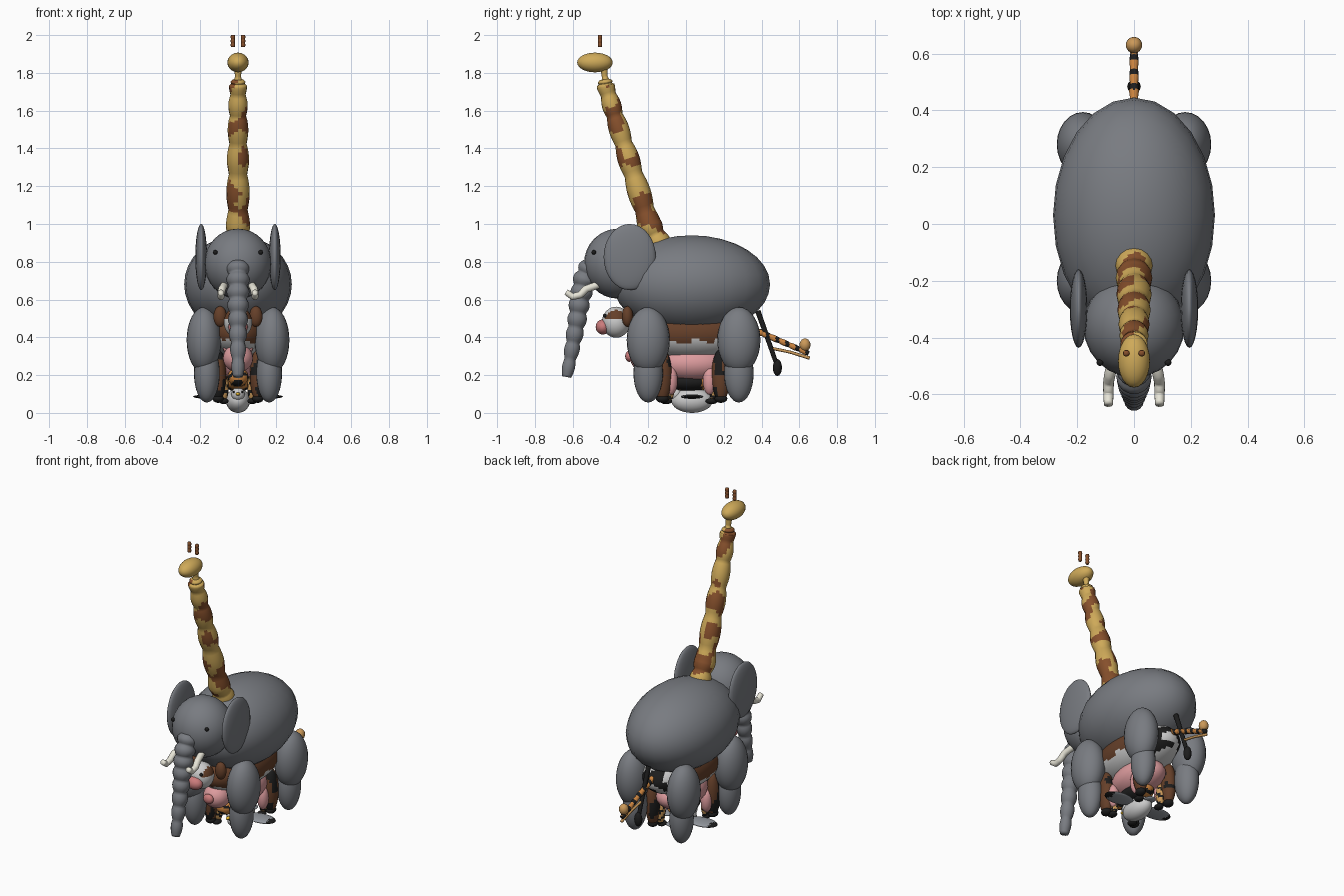
import bpy, bmesh, math
from mathutils import Vector, noise

if "Cube" in bpy.data.objects:
    bpy.data.objects.remove(bpy.data.objects["Cube"])


def mat(name, r, g, b):
    m = bpy.data.materials.new(name)
    m.diffuse_color = (r, g, b, 1)
    m.use_nodes = True
    m.node_tree.nodes["Principled BSDF"].inputs["Base Color"].default_value = m.diffuse_color
    return m


GREY = mat("grey_hide", .19, .20, .22)
WHITE = mat("white", .75, .75, .72)
IVORY = mat("ivory", .8, .78, .68)
BROWN = mat("brown", .13, .05, .022)
BLACK = mat("black", .012, .012, .012)
PINK = mat("pink", .72, .33, .34)
ROSE = mat("rose", .6, .2, .2)
YELLOW = mat("yellow", .62, .4, .1)
RUST = mat("rust", .24, .08, .025)
ORANGE = mat("orange", .6, .23, .05)
TAN = mat("tan", .6, .32, .1)
BEAK = mat("beak_yellow", .85, .5, .03)
WING = mat("wing_grey", .3, .32, .35)


def finish(bm, name, mats, pick):
    if pick:
        for f in bm.faces:
            f.material_index = pick(f.calc_center_median())
    for f in bm.faces:
        f.smooth = True
    bmesh.ops.recalc_face_normals(bm, faces=bm.faces)
    me = bpy.data.meshes.new(name)
    bm.to_mesh(me)
    bm.free()
    for m in mats:
        me.materials.append(m)
    ob = bpy.data.objects.new(name, me)
    bpy.context.collection.objects.link(ob)
    return ob


def ball(name, c, r, *mats, pick=None, seg=24):
    bm = bmesh.new()
    bmesh.ops.create_uvsphere(bm, u_segments=seg, v_segments=seg * 2 // 3, radius=1)
    for v in bm.verts:
        v.co = Vector(c) + Vector(a * b for a, b in zip(v.co, r))
    return finish(bm, name, mats, pick)


def pair(name, c, r, *mats, **kw):
    for side, s in (("left", -1), ("right", 1)):
        ball(f"{name}_{side}", (s * c[0], c[1], c[2]), r, *mats, **kw)


def tube(name, pts, radii, *mats, bumps=0, amp=0, pick=None, steps=32, seg=14):
    # swept round profile with optional ring-like swellings
    pts = [Vector(p) for p in pts]

    def at(t):
        u = t * (len(pts) - 1)
        i = min(int(u), len(pts) - 2)
        k = u - i
        return pts[i].lerp(pts[i + 1], k), radii[i] * (1 - k) + radii[i + 1] * k

    bm = bmesh.new()
    rings = []
    for j in range(steps + 1):
        t = j / steps
        p, r = at(t)
        d = (at(min(t + .02, 1))[0] - at(max(t - .02, 0))[0]).normalized()
        r *= 1 - amp + amp * 2 * abs(math.sin(math.pi * bumps * t)) if bumps else 1
        side = Vector((1, 0, 0))
        side = (side - d * side.dot(d)).normalized()
        up = d.cross(side)
        rings.append([bm.verts.new(p + r * (side * math.cos(a) + up * math.sin(a)))
                      for a in (2 * math.pi * k / seg for k in range(seg))])
    for a, b in zip(rings, rings[1:]):
        for k in range(seg):
            bm.faces.new((a[k], a[k - 1], b[k - 1], b[k]))
    bm.faces.new(rings[0])
    bm.faces.new(rings[-1])
    return finish(bm, name, mats, pick)


def blotch(scale, limit=.08, shift=0):
    return lambda c: int(noise.noise(c * scale + Vector((shift, 3.1, 7.7))) > limit)


def cow_coat(c):
    if c.z > .38 + .03 * noise.noise(c * 25) and c.y < .2:
        return 1
    return 2 if noise.noise(c * 8) > .1 and c.y > .16 else 0


def stripe(c):
    return int(math.sin(c.z * 130 + c.y * 110 + 2 * noise.noise(c * 15)) > .35)


# elephant
ball("elephant_body", (0, .03, .68), (.285, .415, .26), GREY)
ball("elephant_head", (0, -.36, .79), (.178, .18, .185), GREY)
pair("elephant_ear", (.195, -.298, .825), (.031, .138, .175), GREY)
pair("elephant_eye", (.12, -.488, .85), (.012, .012, .012), BLACK, seg=12)
for place, y in (("front", -.2), ("back", .28)):
    pair(f"elephant_{place}_upper_leg", (.18, y, .385), (.092, .114, .175), GREY)
    pair(f"elephant_{place}_lower_leg", (.165, y, .21), (.068, .078, .155), GREY)
tube("elephant_trunk",
     [(0, -.5, .79), (0, -.54, .7), (0, -.563, .59), (0, -.58, .47), (0, -.603, .34), (0, -.632, .19)],
     [.055, .056, .052, .046, .038, .028], GREY, bumps=8, amp=.12, steps=64)
for s in (-1, 1):
    tube("elephant_tusk", [(s * .07, -.46, .68), (s * .085, -.53, .655), (s * .09, -.56, .625),
                           (s * .09, -.6, .615), (s * .09, -.635, .64)],
         [.02, .02, .019, .018, .016], IVORY, steps=16)
tube("elephant_tail", [(0, .38, .54), (0, .43, .4), (0, .475, .27)], [.015, .013, .012], BLACK)
ball("elephant_tail_tuft", (0, .484, .24), (.024, .024, .045), BLACK, seg=12)

# giraffe
tube("giraffe_neck", [(0, -.12, .85), (0, -.195, 1.0), (0, -.29, 1.3), (0, -.37, 1.55), (0, -.425, 1.73), (0, -.43, 1.765)],
     [.06, .058, .054, .048, .044, .03], YELLOW, RUST, bumps=8, amp=.11,
     pick=blotch(11, .1), steps=80, seg=16)
tube("giraffe_neck_tip", [(0, -.42, 1.73), (0, -.43, 1.78), (0, -.435, 1.83)], [.03, .016, .02], YELLOW)
ball("giraffe_head", (0, -.482, 1.855), (.056, .094, .052), YELLOW)
for s in (-1, 1):
    tube("giraffe_horn", [(s * .027, -.455, 1.937), (s * .027, -.455, 2)], [.011, .011],
         RUST, bumps=3, amp=.1, steps=18, seg=10)

# cow
ball("cow_body", (0, .03, .42), (.175, .33, .14), WHITE, BROWN, BLACK, pick=cow_coat, seg=48)
ball("cow_head", (0, -.37, .48), (.075, .075, .082), WHITE, BROWN,
     pick=lambda c: int(abs(c.x) > .045 and c.z > .5), seg=32)
ball("cow_muzzle", (0, -.44, .455), (.052, .038, .04), ROSE)
pair("cow_ear", (.095, -.31, .51), (.035, .03, .055), BROWN)
pair("cow_eye", (.04, -.43, .515), (.01, .01, .01), BLACK, seg=12)
for place, y in (("front", -.125), ("back", .185)):
    pair(f"cow_{place}_leg", (.105, y, .2), (.042, .05, .14), BROWN, BLACK,
         pick=blotch(12, .15), seg=30)
    pair(f"cow_{place}_hoof", (.105, y, .075), (.03, .034, .022), BLACK, seg=16)
tube("cow_tail", [(0, .3, .44), (0, .4, .43)], [.015, .013], BLACK)

# pig
ball("pig_body", (0, .04, .26), (.125, .2, .1), PINK)
ball("pig_head", (0, -.21, .29), (.08, .085, .075), PINK)
ball("pig_snout", (0, -.3, .3), (.034, .022, .03), ROSE, seg=16)
pair("pig_ear", (.055, -.2, .35), (.025, .015, .035), PINK, seg=16)
for place, y in (("front", -.08), ("back", .125)):
    pair(f"pig_{place}_leg", (.09, y, .17), (.034, .036, .075), PINK, seg=16)

# striped cat
ball("cat_body", (0, .02, .165), (.08, .13, .052), ORANGE, BLACK,
     pick=lambda c: int(abs(c.y - .02) < .05 or math.sin(c.y * 110) > .3), seg=36)
ball("cat_head", (0, -.13, .19), (.055, .055, .05), ORANGE, BLACK, pick=stripe, seg=30)
for place, y in (("front", -.09), ("back", .15)):
    pair(f"cat_{place}_leg", (.075, y, .135), (.026, .03, .075), TAN, BLACK, pick=stripe, seg=24)
    pair(f"cat_{place}_paw", (.075, y - .015, .062), (.026, .032, .016), BLACK, seg=14)
tube("cat_tail", [(0, .3, .46), (0, .42, .415), (0, .65, .315)], [.017, .016, .014], ORANGE, BLACK,
     bumps=9, amp=.1, steps=72, pick=lambda c: int(math.sin(c.y * 120) > .35))
tube("thin_tail", [(0, .44, .345), (0, .55, .322), (0, .655, .29)], [.008, .008, .009], TAN, seg=8)
ball("tail_ball", (0, .63, .36), (.029, .029, .034), TAN, seg=16)

# bird
ball("bird_body", (0, .032, .066), (.064, .11, .066), WHITE)
ball("bird_head", (0, -.055, .1), (.036, .036, .036), WHITE, seg=16)
ball("bird_beak", (0, -.098, .1), (.011, .02, .009), BEAK, seg=12)
pair("bird_eye", (.023, -.08, .11), (.006, .006, .006), BLACK, seg=10)
pair("bird_wing", (.14, .032, .086), (.098, .06, .012), WING, BLACK,
     pick=lambda c: int(abs(c.x) > .2), seg=24)
ball("bird_tail", (0, .14, .08), (.035, .04, .01), WING, seg=14)
